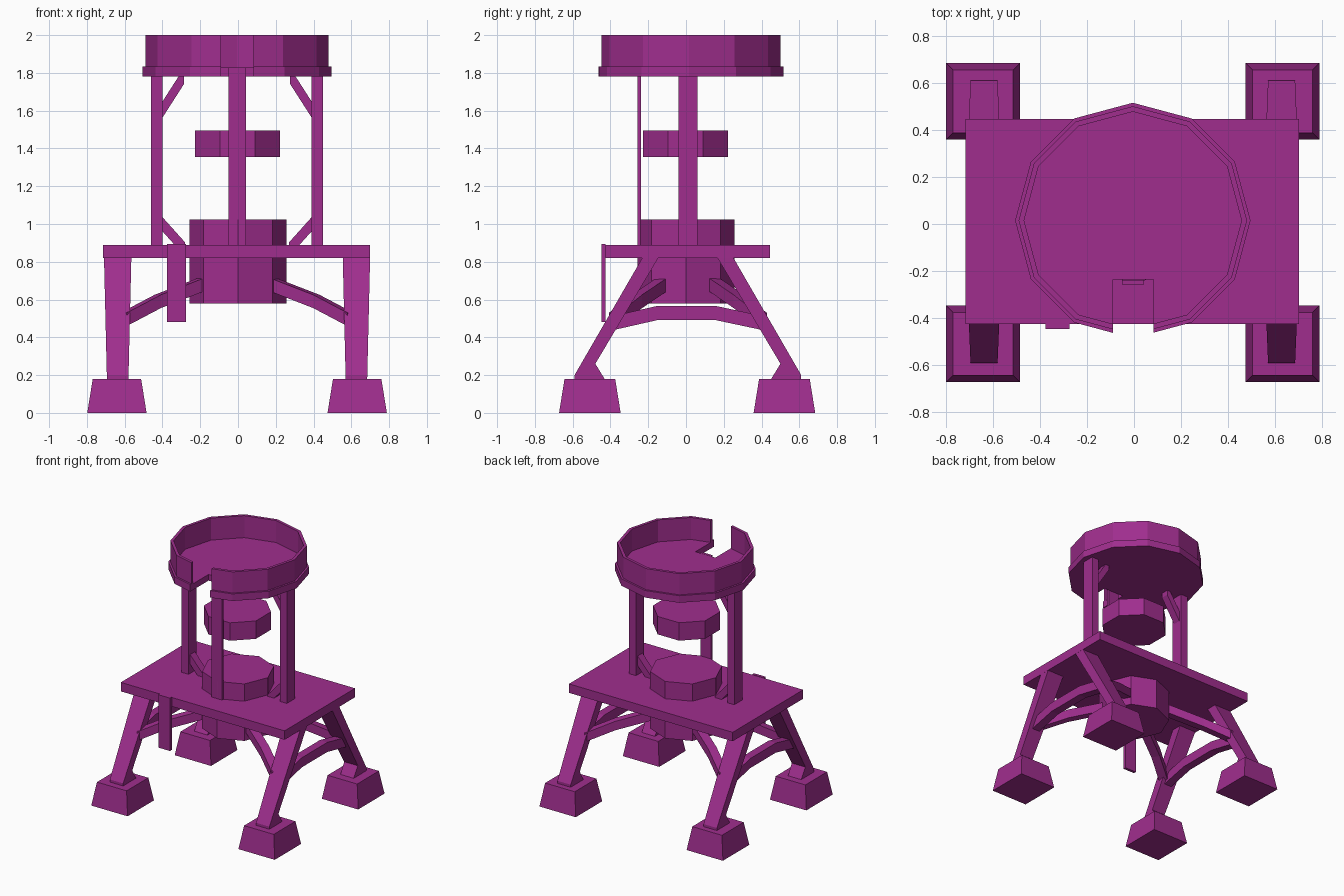
import bpy, bmesh, math
from mathutils import Vector

if "Cube" in bpy.data.objects:
    bpy.data.objects.remove(bpy.data.objects["Cube"], do_unlink=True)

CX, CY = -0.005, 0.01  # structure centre

purple = bpy.data.materials.new("purple")
purple.use_nodes = True
colour = (0.35, 0.027, 0.27, 1)
purple.diffuse_color = colour
purple.node_tree.nodes["Principled BSDF"].inputs["Base Color"].default_value = colour


def loft(name, rings):
    """Closed solid joining rings of equal point count, capped at both ends."""
    bm = bmesh.new()
    loops = [[bm.verts.new(p) for p in ring] for ring in rings]
    n = len(loops[0])
    for a, b in zip(loops, loops[1:]):
        for i in range(n):
            j = (i + 1) % n
            bm.faces.new((a[i], a[j], b[j], b[i]))
    bm.faces.new(loops[0])
    bm.faces.new(loops[-1])
    bmesh.ops.recalc_face_normals(bm, faces=bm.faces)
    mesh = bpy.data.meshes.new(name)
    bm.to_mesh(mesh)
    bm.free()
    mesh.materials.append(purple)
    obj = bpy.data.objects.new(name, mesh)
    bpy.context.collection.objects.link(obj)
    return obj


def rect(x0, x1, y0, y1, z):
    return [(x0, y0, z), (x1, y0, z), (x1, y1, z), (x0, y1, z)]


def box(name, x0, x1, y0, y1, z0, z1):
    return loft(name, [rect(x0, x1, y0, y1, z0), rect(x0, x1, y0, y1, z1)])


def lathe(name, sides, profile, turn=0, centre=(0, 0)):
    angles = [turn + math.tau * i / sides for i in range(sides)]
    return loft(name, [[(centre[0] + r * math.cos(a), centre[1] + r * math.sin(a), z)
                        for a in angles] for r, z in profile])


def beam(name, points, width, height):
    """Rectangular timber following points within one vertical plane."""
    pts = [Vector(p) for p in points]
    run = pts[-1] - pts[0]
    side = Vector((-run.y, run.x, 0)).normalized() * width / 2
    up = Vector((0, 0, height / 2))
    return loft(name, [[p - side - up, p + side - up, p + side + up, p - side + up]
                       for p in pts])


# Platform and drums
box("platform", -0.715, 0.70, -0.425, 0.445, 0.82, 0.89)
lathe("lower_drum", 8, [(0.258, 0.58), (0.258, 1.025)])
lathe("middle_drum", 8, [(0.243, 1.355), (0.243, 1.495)], math.pi / 8, (-0.003, -0.003))

# Top basin with an entry notch cut through wall and floor
basin = lathe("top_basin", 12, [(0.5, 1.78), (0.5, 1.835), (0.485, 1.835), (0.485, 2.0),
                                (0.462, 2.0), (0.462, 1.828)], 0, (CX, 0.015))
cutter = box("notch_cutter", -0.09, 0.083, -0.7, -0.235, 1.6, 2.2)
cutter.hide_render = True
cut = basin.modifiers.new("notch", "BOOLEAN")
cut.operation, cut.solver, cut.object = "DIFFERENCE", "EXACT", cutter
bpy.context.view_layer.objects.active = basin
bpy.ops.object.modifier_apply(modifier=cut.name)
bpy.data.objects.remove(cutter, do_unlink=True)

# Thin climbing board and hanging board
box("climbing_board", -0.05, 0.042, -0.257, -0.237, 0.88, 1.828)
box("hanging_board", -0.375, -0.275, -0.447, -0.425, 0.48, 0.893)

# Leg outline in the side plane: (outward distance, height)
leg_outline = [(0.605, 0.17), (0.605, 0.20), (0.235, 0.84),
               (0.15, 0.84), (0.495, 0.26), (0.44, 0.17)]

for sx, side in ((-1, "right"), (1, "left")):
    # Upright post with diagonal braces
    px = CX + sx * 0.425
    box(side + "_post", px - 0.03, px + 0.03, -0.04, 0.06, 0.88, 1.79)
    inner = px - sx * 0.02
    beam(side + "_upper_brace", [(inner, CY, 1.59), (inner - sx * 0.125, CY, 1.785)], 0.06, 0.085)
    beam(side + "_lower_brace", [(inner, CY, 1.01), (inner - sx * 0.13, CY, 0.865)], 0.06, 0.075)

    # Arched tie between front and back legs
    lx = CX + sx * 0.632
    beam(side + "_arched_tie", [(lx, CY - 0.39, 0.477), (lx, CY - 0.165, 0.528),
                                (lx, CY + 0.15, 0.528), (lx, CY + 0.39, 0.477)], 0.065, 0.075)

    for sy, end in ((-1, "front"), (1, "back")):
        tag = end + "_" + side
        # Footing block
        fy = CY + sy * 0.515 - 0.004
        fx = CX + sx * 0.636
        loft(tag + "_footing", [rect(fx - h, fx + h, fy - h - 0.006, fy + h + 0.006, z)
                                for h, z in ((0.157, 0), (0.128, 0.18))])
        # Tapered splayed leg
        loft(tag + "_leg", [[(lx + s * (0.057 + 0.024 * (z - 0.18)), CY + sy * (d - 0.005), z)
                             for d, z in leg_outline] for s in (-1, 1)])
        # Knee brace from leg to lower drum
        beam(tag + "_knee_brace", [(CX + sx * 0.60, CY + sy * 0.39, 0.495),
                                   (CX + sx * 0.42, CY + sy * 0.27, 0.59),
                                   (CX + sx * 0.175, CY + sy * 0.13, 0.685)], 0.065, 0.07)
